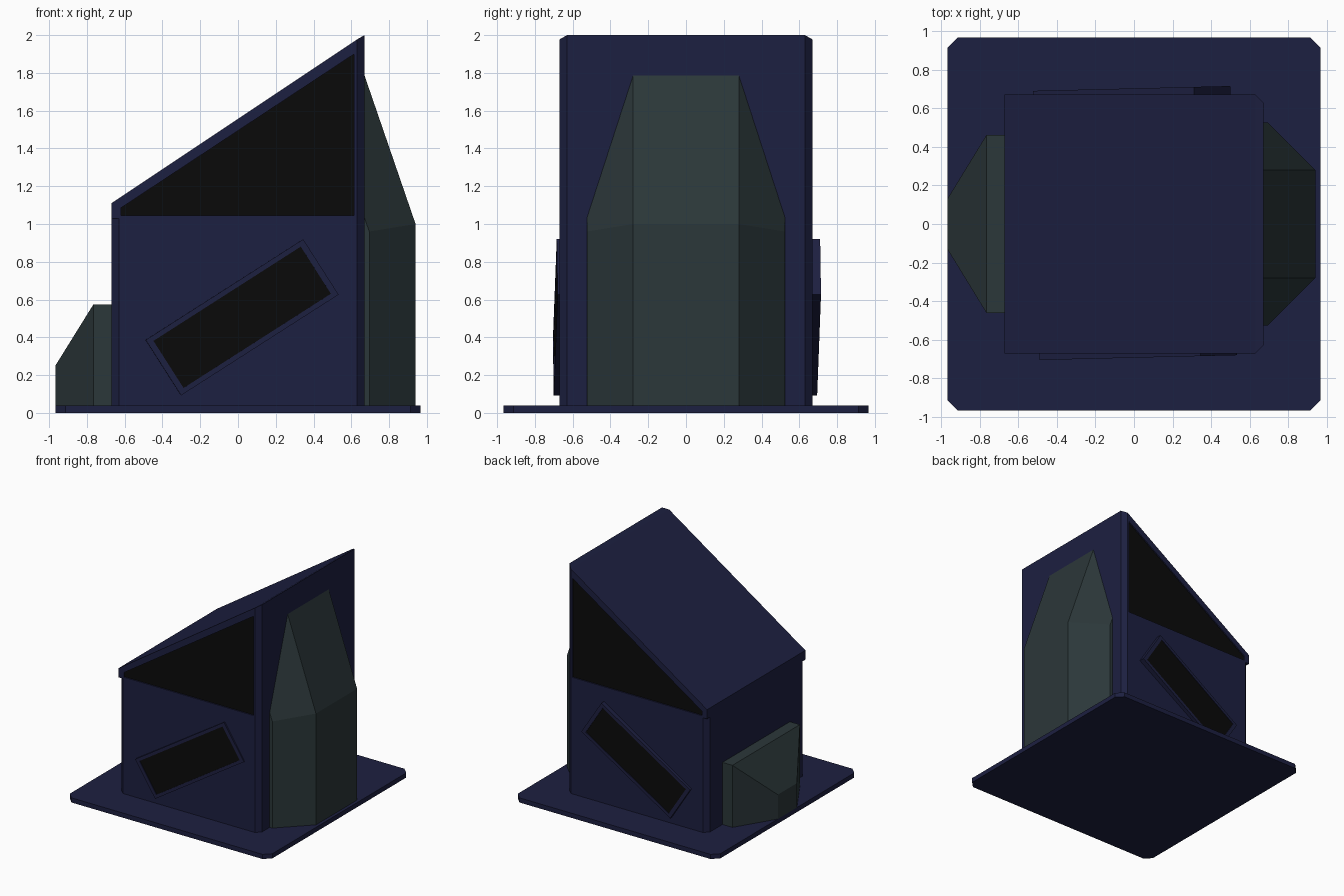
import bpy, bmesh, math
from mathutils import Matrix, Vector

if "Cube" in bpy.data.objects:
    bpy.data.objects.remove(bpy.data.objects["Cube"])


def material(name, color):
    m = bpy.data.materials.new(name)
    m.diffuse_color = (*color, 1)
    m.use_nodes = True
    m.node_tree.nodes["Principled BSDF"].inputs["Base Color"].default_value = m.diffuse_color
    return m


NAVY = material("navy", (0.012, 0.014, 0.052))
SLATE = material("slate", (0.024, 0.038, 0.041))
BLACK = material("black", (0.003, 0.003, 0.003))


def hull(points):
    """Convex flat-faced solid around the points."""
    bm = bmesh.new()
    for p in points:
        bm.verts.new(p)
    bmesh.ops.convex_hull(bm, input=bm.verts[:])
    bmesh.ops.dissolve_limit(bm, angle_limit=math.radians(0.6),
                             verts=bm.verts[:], edges=bm.edges[:])
    bmesh.ops.recalc_face_normals(bm, faces=bm.faces[:])
    return bm


def finish(bm, name, *mats):
    me = bpy.data.meshes.new(name)
    bm.to_mesh(me)
    bm.free()
    for m in mats:
        me.materials.append(m)
    ob = bpy.data.objects.new(name, me)
    bpy.context.collection.objects.link(ob)
    return ob


def mirror_y(points):
    return [(x, s * y, z) for x, y, z in points for s in (-1, 1)]


def chamfered_block(h, c, z0, z1):
    return mirror_y([(s * a, b, z) for a, b in ((h, h - c), (h - c, h))
                     for s in (-1, 1) for z in (z0, z1)])


def recess_sides(bm, outline, depth):
    """Sink a black panel with the given x/z outline into the front and back faces."""
    for f in [f for f in bm.faces if abs(f.normal.y) > 0.99]:
        n = f.normal.copy()
        bmesh.ops.inset_individual(bm, faces=[f], thickness=0.01)
        ring = f.verts[:]
        for v in ring:
            x, z = min(outline, key=lambda p: (Vector(p) - Vector((v.co.x, v.co.z))).length)
            v.co.x, v.co.z = x, z
        ext = bmesh.ops.extrude_discrete_faces(bm, faces=[f])["faces"][0]
        # Joined walls between the rim and the sunken panel
        for v in ext.verts:
            v.co -= n * depth
        ext.material_index = 1


# Base plate and lower walls
finish(hull(chamfered_block(0.967, 0.055, 0, 0.04)), "base_plate", NAVY)
finish(hull(chamfered_block(0.67, 0.04, 0.04, 1.03)), "lower_body", NAVY)

# Sloped roof section with sunken side panels
roof = hull(mirror_y([(-0.67, 0.67, 1.03), (-0.67, 0.67, 1.11),
                      (0.63, 0.67, 1.03), (0.63, 0.67, 1.977),
                      (0.67, 0.63, 1.03), (0.67, 0.63, 2.0)]))
recess_sides(roof, [(-0.62, 1.045), (-0.62, 1.085), (0.615, 1.9), (0.615, 1.045)], 0.01)
finish(roof, "sloped_roof", NAVY, BLACK)

# Slanted window box running through the body
L, W, T = 0.495, 0.174, 0.6975
box = hull(mirror_y([(sx * L, T, sz * W) for sx in (-1, 1) for sz in (-1, 1)]))
recess_sides(box, [(sx * (L - 0.032), sz * (W - 0.026))
                   for sx in (-1, 1) for sz in (-1, 1)], 0.005)
window = finish(box, "slanted_window", NAVY, BLACK)
window.matrix_world = (Matrix.Translation((0.005, 0.005, 0.506))
                       @ Matrix.Rotation(math.radians(1.4), 4, 'Z')
                       @ Matrix.Rotation(math.radians(-32.6), 4, 'Y'))

# Tall faceted pod on the right
finish(hull(mirror_y([(0.66, 0.525, 0.04), (0.695, 0.525, 0.04), (0.94, 0.28, 0.04),
                      (0.66, 0.525, 1.06), (0.695, 0.525, 0.96),
                      (0.94, 0.28, 1.0), (0.665, 0.28, 1.8)])), "tall_pod", SLATE)

# Short faceted pod on the left
finish(hull(mirror_y([(x, y, z) for x, y, top in
                      ((-0.66, 0.46, 0.575), (-0.765, 0.46, 0.575), (-0.967, 0.13, 0.25))
                      for z in (0.04, top)])), "short_pod", SLATE)
